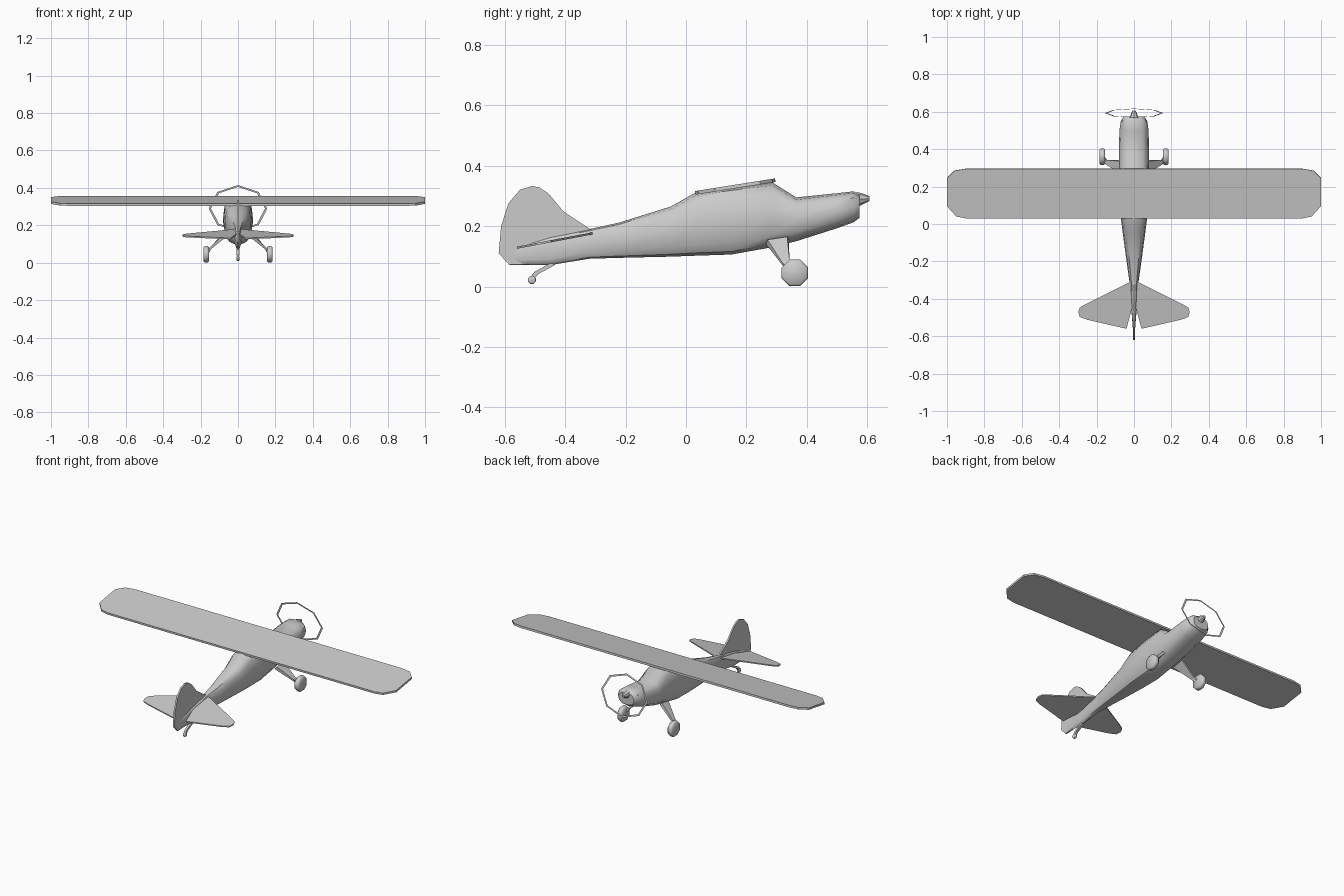
import bpy, bmesh, math
from mathutils import Matrix, Vector

if "Cube" in bpy.data.objects:
    bpy.data.objects.remove(bpy.data.objects["Cube"])


def finish(name, bm, smooth=None):
    bmesh.ops.recalc_face_normals(bm, faces=bm.faces)
    me = bpy.data.meshes.new(name)
    bm.to_mesh(me)
    bm.free()
    ob = bpy.data.objects.new(name, me)
    bpy.context.collection.objects.link(ob)
    if smooth:
        bpy.ops.object.select_all(action='DESELECT')
        ob.select_set(True)
        bpy.context.view_layer.objects.active = ob
        bpy.ops.object.shade_smooth_by_angle(angle=math.radians(smooth))
    return ob


def plate(name, points, offset):
    """Closed slab from a 3D outline, thickened along an offset vector."""
    bm = bmesh.new()
    a = [bm.verts.new(p) for p in points]
    b = [bm.verts.new(Vector(p) + Vector(offset)) for p in points]
    bm.faces.new(a)
    bm.faces.new(b[::-1])
    for i in range(len(a)):
        j = (i + 1) % len(a)
        bm.faces.new((a[i], a[j], b[j], b[i]))
    return finish(name, bm)


def loft(name, rings, smooth):
    bm = bmesh.new()
    vr = [[bm.verts.new(p) for p in r] for r in rings]
    n = len(rings[0])
    for r, s in zip(vr, vr[1:]):
        for i in range(n):
            j = (i + 1) % n
            bm.faces.new((r[i], r[j], s[j], s[i]))
    bm.faces.new(vr[0])
    bm.faces.new(vr[-1])
    return finish(name, bm, smooth)


def section(y, z0, z1, w, power, n=12):
    def p(v):
        return math.copysign(abs(v) ** power, v) if abs(v) > 1e-6 else 0
    ring = []
    for i in range(n):
        a = 2 * math.pi * i / n
        ring.append((w * p(math.cos(a)), y,
                     (z0 + z1) / 2 + (z1 - z0) / 2 * p(math.sin(a))))
    return ring


def wheel(name, x, y, z, r, width, sides, bevel):
    bm = bmesh.new()
    m = (Matrix.Translation((x, y, z)) @ Matrix.Rotation(math.pi / 2, 4, 'Y')
         @ Matrix.Rotation(math.pi / sides, 4, 'Z'))
    bmesh.ops.create_cone(bm, cap_ends=True, segments=sides, radius1=r,
                          radius2=r, depth=width, matrix=m)
    rim = [e for e in bm.edges if any(len(f.verts) > 4 for f in e.link_faces)]
    bmesh.ops.bevel(bm, geom=rim, offset=bevel, segments=1, affect='EDGES')
    return finish(name, bm, 50)


# Fuselage: y, bottom, top, half width, squareness
stations = [
    (-0.585, 0.072, 0.125, 0.004, 1.0), (-0.45, 0.071, 0.165, 0.015, 0.8),
    (-0.32, 0.092, 0.190, 0.023, 0.8), (-0.22, 0.095, 0.212, 0.037, 0.75),
    (-0.05, 0.099, 0.265, 0.060, 0.7), (0.03, 0.102, 0.310, 0.070, 0.65),
    (0.15, 0.106, 0.328, 0.077, 0.65), (0.285, 0.130, 0.345, 0.080, 0.7),
    (0.365, 0.150, 0.295, 0.081, 0.75), (0.50, 0.193, 0.309, 0.078, 0.75),
    (0.555, 0.213, 0.315, 0.070, 0.8), (0.575, 0.228, 0.302, 0.052, 0.85)]
loft("fuselage", [section(*s) for s in stations], 40)

# Spinner
loft("spinner", [[(r * math.cos(a * math.pi / 4), y, z + r * math.sin(a * math.pi / 4))
                  for a in range(8)]
                 for y, z, r in ((0.565, 0.288, 0.025), (0.585, 0.29, 0.018),
                                 (0.607, 0.291, 0.008))], 40)

# Propeller sweep ring: thin flat octagon, tilted back
bm = bmesh.new()
loops = []
for k in (1.0, 0.92):
    loops.append([])
    for i in range(8):
        a = i * math.pi / 4
        s = math.sin(a) * k
        loops[-1].append(bm.verts.new((0.157 * k * math.cos(a),
                                       0.593 - 0.024 * s, 0.29 + 0.125 * s)))
for i in range(8):
    j = (i + 1) % 8
    bm.faces.new((loops[0][i], loops[0][j], loops[1][j], loops[1][i]))
finish("propeller_ring", bm)

# Wing: straight slab with clipped tips, raised leading edge
half = [(0.9, 0.295), (0.96, 0.285), (1.0, 0.245), (1.0, 0.095), (0.95, 0.04), (0.9, 0.03)]
outline = half + [(-x, y) for x, y in half[::-1]]
plate("wing", [(x, y, 0.316 + 0.158 * (y - 0.03)) for x, y in outline], (0, 0.001, -0.012))

# Tailplane halves
tail = [(0, -0.30), (0.262, -0.43), (0.29, -0.447), (0.298, -0.47), (0.29, -0.497),
        (0.25, -0.512), (0.04, -0.56), (0.008, -0.44), (0, -0.44)]
for side, label in ((1, "right"), (-1, "left")):
    plate(label + "_tailplane",
          [(side * x, y, 0.13 + 0.19 * (y + 0.57)) for x, y in tail], (0, 0, -0.007))

# Fin and rudder
fin = [(-0.30, 0.185), (-0.32, 0.192), (-0.405, 0.248), (-0.455, 0.308), (-0.485, 0.328),
       (-0.51, 0.333), (-0.55, 0.32), (-0.588, 0.275), (-0.612, 0.2), (-0.62, 0.11),
       (-0.585, 0.072), (-0.45, 0.078)]
plate("fin", [(-0.005, y, z) for y, z in fin], (0.01, 0, 0))

# Main gear
for side, label in ((1, "right"), (-1, "left")):
    top = [(0.06, 0.265, 0.14), (0.06, 0.34, 0.155), (0.072, 0.335, 0.165), (0.072, 0.27, 0.155)]
    low = [(0.155, 0.335, 0.052), (0.155, 0.358, 0.052), (0.162, 0.358, 0.062), (0.162, 0.335, 0.062)]
    mid = [(0.145, 0.318, 0.072), (0.145, 0.343, 0.072), (0.152, 0.343, 0.08), (0.152, 0.318, 0.08)]
    loft(label + "_gear_leg", [[(side * x, y, z) for x, y, z in r] for r in (top, mid, low)], None)
    wheel(label + "_wheel", side * 0.17, 0.36, 0.0455, 0.047, 0.03, 8, 0.006)

# Tail wheel and its spring
loft("tail_spring", [[(sx * w, y + sy * 0.006, z - sy * 0.004)
                      for sx, sy in ((-1, -1), (1, -1), (1, 1), (-1, 1))]
                     for y, z, w in ((-0.44, 0.075, 0.008), (-0.495, 0.045, 0.007),
                                     (-0.512, 0.024, 0.005))], None)
wheel("tail_wheel", 0, -0.51, 0.022, 0.014, 0.014, 8, 0.002)
